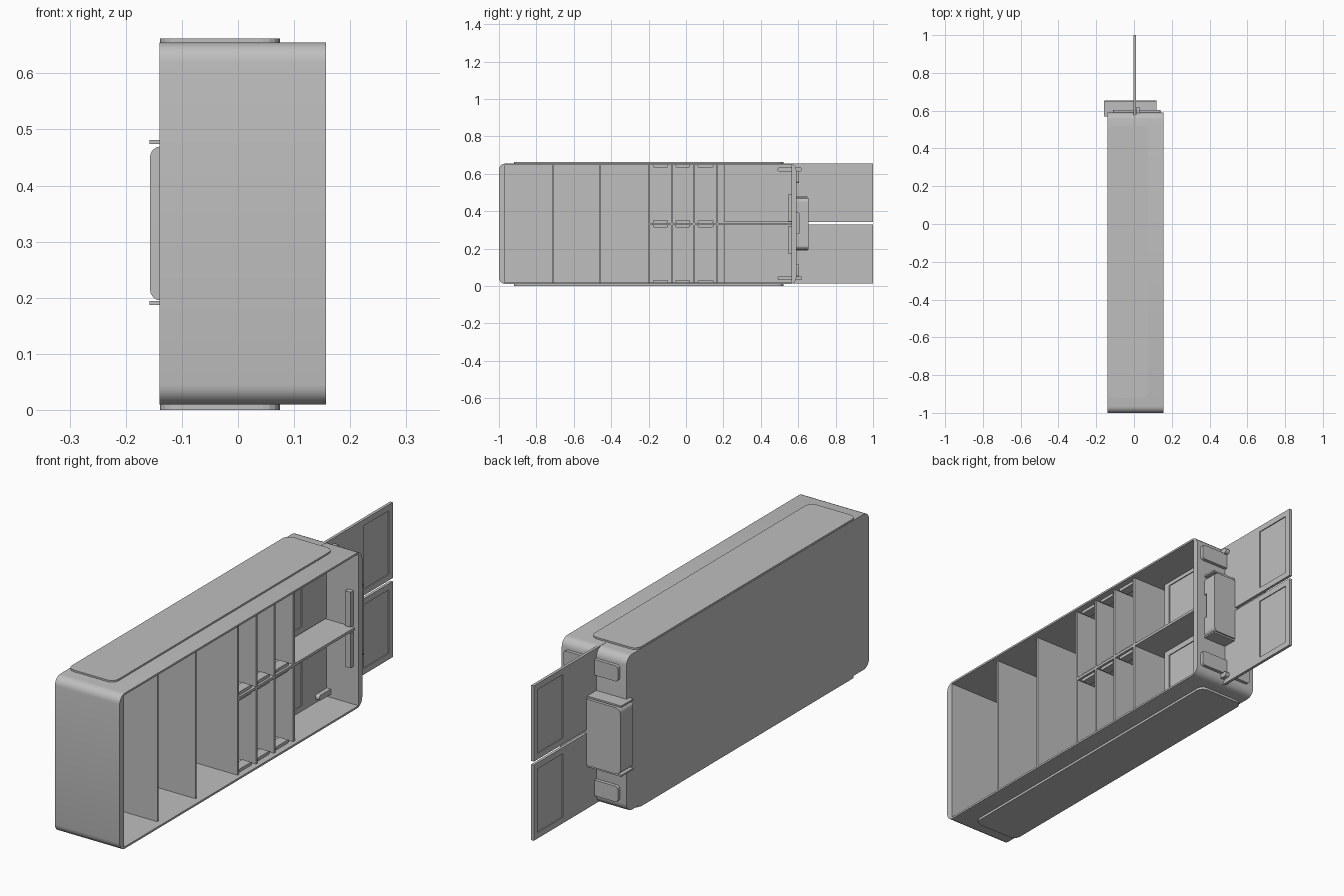
import bpy, bmesh, math

if "Cube" in bpy.data.objects:
    bpy.data.objects.remove(bpy.data.objects["Cube"])

grey = bpy.data.materials.new("plain_grey")
grey.diffuse_color = (0.52, 0.52, 0.52, 1)
grey.use_nodes = True
grey.node_tree.nodes["Principled BSDF"].inputs["Base Color"].default_value = grey.diffuse_color


def finish(name, bm):
    bmesh.ops.recalc_face_normals(bm, faces=bm.faces[:])
    me = bpy.data.meshes.new(name)
    bm.to_mesh(me)
    bm.free()
    me.materials.append(grey)
    ob = bpy.data.objects.new(name, me)
    bpy.context.collection.objects.link(ob)
    return ob


def box(name, x0, x1, y0, y1, z0, z1, round_axis=None, r=0.02, seg=4):
    """Box from its limits; edges along round_axis can be rounded."""
    bm = bmesh.new()
    bmesh.ops.create_cube(bm, size=1)
    for v in bm.verts:
        v.co.x = x0 if v.co.x < 0 else x1
        v.co.y = y0 if v.co.y < 0 else y1
        v.co.z = z0 if v.co.z < 0 else z1
    if round_axis is not None:
        others = [i for i in range(3) if i != round_axis]
        edges = [e for e in bm.edges
                 if all(abs(e.verts[0].co[i] - e.verts[1].co[i]) < 1e-6 for i in others)]
        bmesh.ops.bevel(bm, geom=edges, offset=r, segments=seg, profile=0.5, affect='EDGES')
    return finish(name, bm)


def cut(ob, cutter):
    """Subtract a helper box, apply it and remove the helper."""
    cutter.hide_render = True
    mod = ob.modifiers.new("cut", 'BOOLEAN')
    mod.operation = 'DIFFERENCE'
    mod.solver = 'EXACT'
    mod.object = cutter
    bpy.context.view_layer.objects.active = ob
    bpy.ops.object.modifier_apply(modifier=mod.name)
    bpy.data.objects.remove(cutter, do_unlink=True)


def smooth(ob):
    bpy.ops.object.select_all(action='DESELECT')
    ob.select_set(True)
    bpy.context.view_layer.objects.active = ob
    bpy.ops.object.shade_smooth_by_angle(angle=math.radians(35))


# Case shell, open on the right side
case = box("case_shell", -0.14, 0.157, -1.0, 0.59, 0.01, 0.655, 0, 0.035, 5)
cut(case, box("case_cutter", -0.13, 0.3, -0.97, 0.565, 0.018, 0.647))
smooth(case)

# Thin rounded panels on top and bottom
box("top_panel", -0.139, 0.075, -0.92, 0.52, 0.652, 0.662, 2, 0.03)
box("bottom_panel", -0.139, 0.075, -0.92, 0.52, 0.0, 0.013, 2, 0.03)

# Full-height dividers
for y in (-0.71, -0.46):
    box("divider", -0.13, 0.13, y - 0.004, y + 0.004, 0.016, 0.649)

# Cubby block: upright walls, middle shelf and small lips in each cell
uprights = (-0.197, -0.076, 0.042, 0.167)
for y in uprights:
    box("cubby_wall", -0.13, 0.14, y - 0.005, y + 0.005, 0.016, 0.649)
box("middle_shelf", -0.13, 0.14, -0.197, 0.567, 0.327, 0.338)
for a, b in zip(uprights, uprights[1:]):
    for z in (0.018, 0.314, 0.338, 0.634):
        box("cubby_lip", 0.09, 0.13, a + 0.02, b - 0.02, z, z + 0.013, 0, 0.005, 2)

# Two long sliding panels with recessed windows on both sides
for z0, z1 in ((0.014, 0.328), (0.342, 0.656)):
    panel = box("sliding_panel", -0.002, 0.01, 0.205, 1.0, z0, z1)
    for y0, y1 in ((0.235, 0.405), (0.81, 0.975)):
        for x0, x1 in ((0.006, 0.03), (-0.03, 0.002)):
            cut(panel, box("window_cutter", x0, x1, y0, y1, z0 + 0.025, z1 - 0.025))

# End wall fittings, mirrored top and bottom
for flip in (False, True):
    def zz(lo, hi):
        return (0.665 - hi, 0.665 - lo) if flip else (lo, hi)
    box("end_pad", -0.11, 0.14, 0.585, 0.604, *zz(0.55, 0.615), 1, 0.012)
    box("guide_rod", 0.012, 0.03, 0.49, 0.62, *zz(0.612, 0.634), 0, 0.009)
    box("inner_grip_plate", 0.11, 0.135, 0.545, 0.57, *zz(0.345, 0.49))

# Handle housing on the end wall, with flanges and a notch
handle = box("handle_housing", -0.157, 0.12, 0.57, 0.655, 0.195, 0.47, 1, 0.02)
cut(handle, box("inner_cutter", -0.135, 0.14, 0.5, 0.588, 0.1, 0.6))
cut(handle, box("notch_cutter", 0.08, 0.2, 0.55, 0.605, 0.28, 0.39))
for z in (0.187, 0.474):
    box("handle_flange", -0.158, 0.12, 0.588, 0.65, z, z + 0.007)
    box("handle_flange_hook", -0.158, -0.138, 0.57, 0.65, z, z + 0.007)
